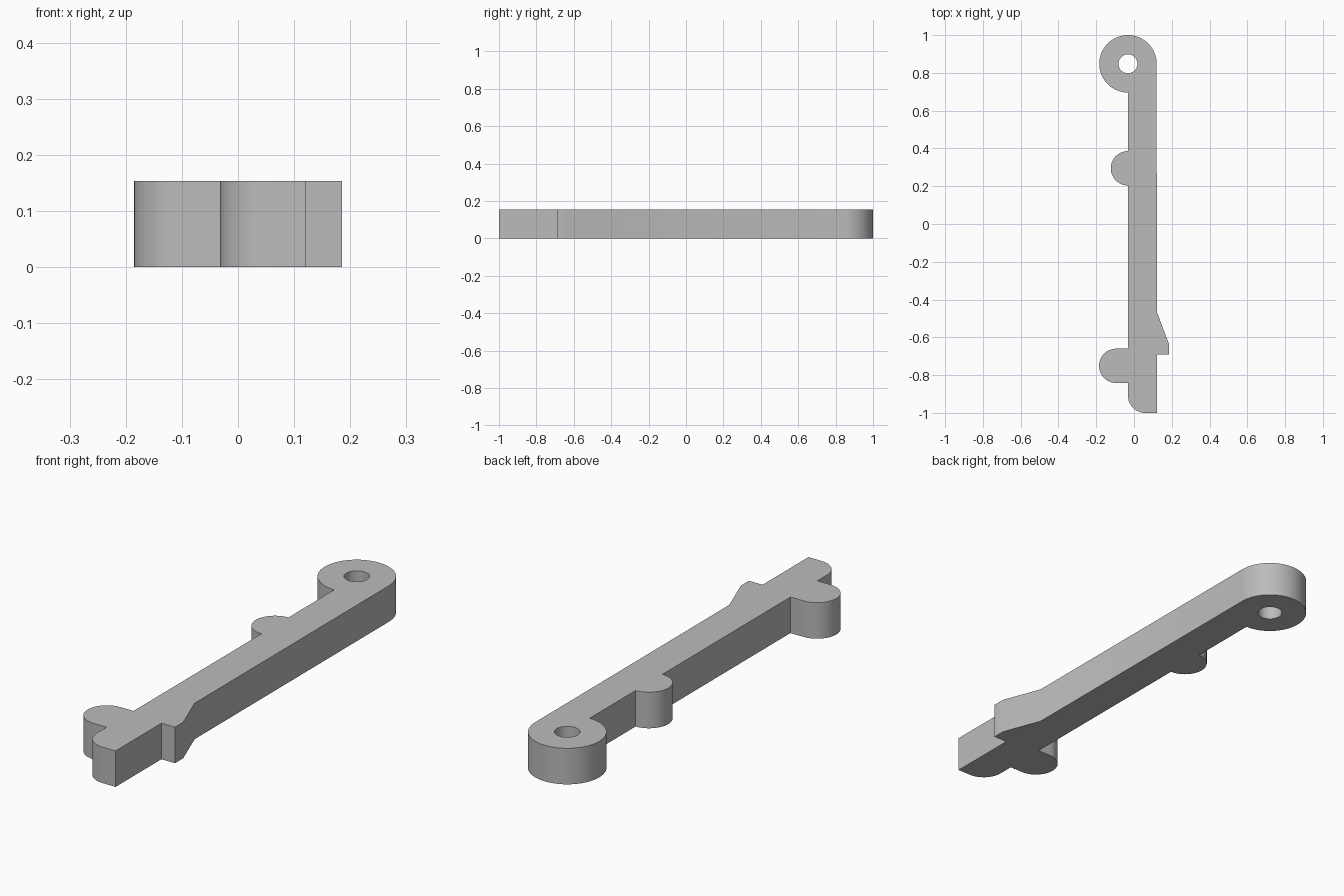
import bpy, bmesh
from math import cos, sin, radians

cube = bpy.data.objects.get("Cube")
if cube:
    bpy.data.objects.remove(cube, do_unlink=True)

HEIGHT = 0.154
LEFT, RIGHT = -0.032, 0.121   # long sides of the bar
EYE_Y, EYE_R, HOLE_R = 0.848, 0.152, 0.05
LOBE_R = 0.091


def arc(cx, cy, r, start, end, steps, closed=False):
    count = steps if closed else steps + 1
    angles = [radians(start + (end - start) * i / steps) for i in range(count)]
    return [(cx + r * cos(a), cy + r * sin(a)) for a in angles]


# Outline, counter-clockwise from the eye end
outline = arc(LEFT, EYE_Y, EYE_R, 0, 270, 48)
outline += arc(LEFT, 0.295, LOBE_R, 90, 270, 28)             # small side lobe
outline += [(LEFT, -0.66)]
outline += arc(-0.094, -0.751, LOBE_R, 90, 270, 28)          # long side lobe
outline += [(LEFT, -0.842)]
outline += arc(LEFT + LOBE_R, -0.909, LOBE_R, 180, 270, 14)  # rounded tip
outline += [(RIGHT, -1), (RIGHT, -0.69)]
outline += [(0.185, -0.69), (0.185, -0.635), (RIGHT, -0.465)]  # catch
hole = arc(LEFT, EYE_Y, HOLE_R, 0, 360, 40, closed=True)

# Fill the profile around the hole and extrude it
bm = bmesh.new()
edges = []
for loop in (outline, hole):
    verts = [bm.verts.new((x, y, 0)) for x, y in loop]
    edges += [bm.edges.new((verts[i - 1], verts[i])) for i in range(len(verts))]
bmesh.ops.triangle_fill(bm, edges=edges, use_beauty=True)
result = bmesh.ops.extrude_face_region(bm, geom=bm.faces[:], use_keep_orig=True)
top = [v for v in result["geom"] if isinstance(v, bmesh.types.BMVert)]
bmesh.ops.translate(bm, verts=top, vec=(0, 0, HEIGHT))
bmesh.ops.recalc_face_normals(bm, faces=bm.faces[:])

mesh = bpy.data.meshes.new("latch_arm")
bm.to_mesh(mesh)
bm.free()
arm = bpy.data.objects.new("latch_arm", mesh)
bpy.context.collection.objects.link(arm)

# Plain grey material
grey = bpy.data.materials.new("grey")
grey.use_nodes = True
color = (0.5, 0.5, 0.5, 1)
grey.diffuse_color = color
grey.node_tree.nodes["Principled BSDF"].inputs["Base Color"].default_value = color
mesh.materials.append(grey)

# Smooth round walls, keep corners sharp
bpy.ops.object.select_all(action="DESELECT")
arm.select_set(True)
bpy.context.view_layer.objects.active = arm
bpy.ops.object.shade_smooth_by_angle(angle=radians(30))
